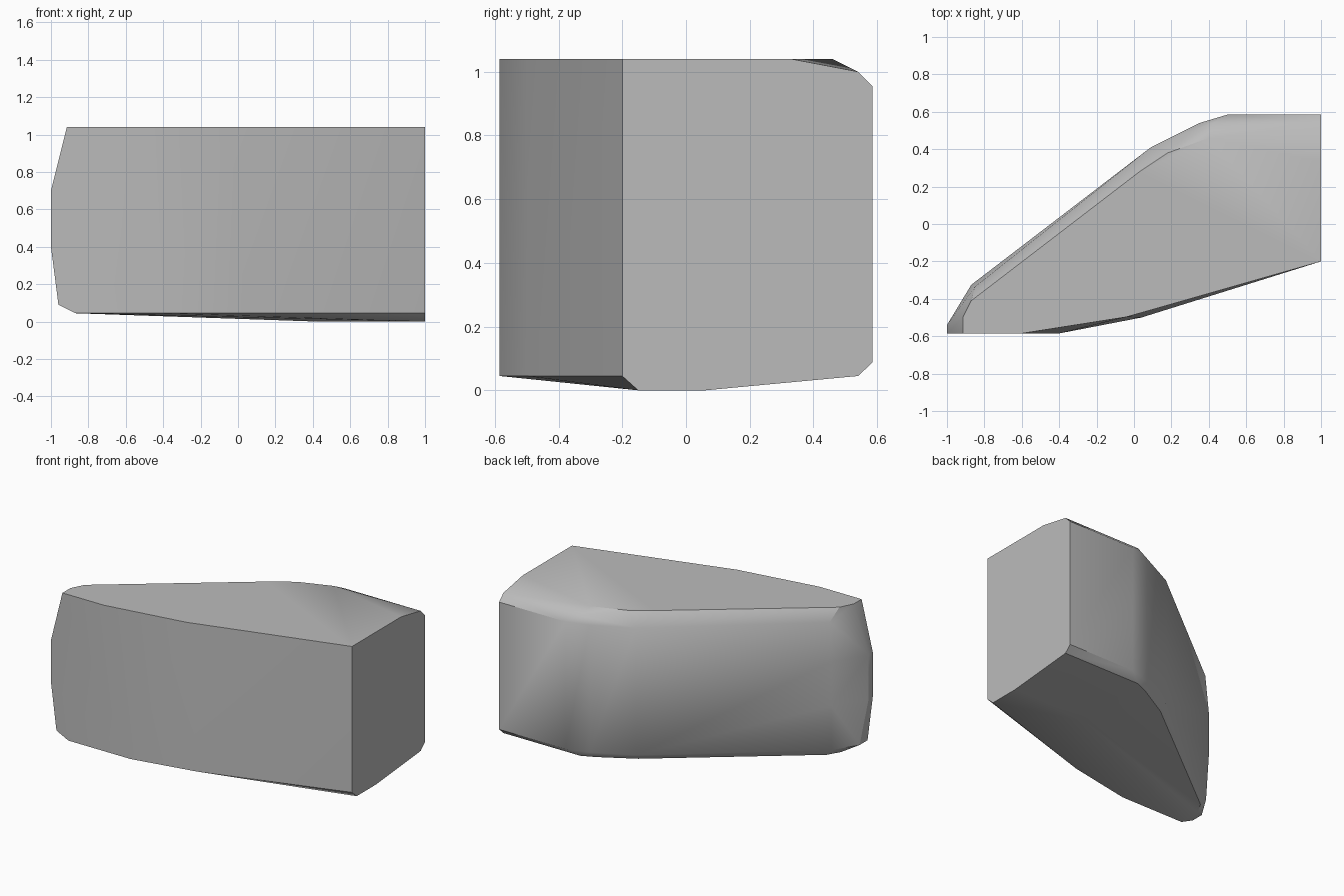
import bpy, bmesh, math

cube = bpy.data.objects.get("Cube")
if cube:
    bpy.data.objects.remove(cube, do_unlink=True)

# Stone colour
stone = bpy.data.materials.new("stone_grey")
colour = (0.5, 0.5, 0.5, 1)
stone.diffuse_color = colour
stone.use_nodes = True
stone.node_tree.nodes["Principled BSDF"].inputs["Base Color"].default_value = colour

bm = bmesh.new()


def ring(points, *heights):
    for z in heights:
        for x, y in points:
            bm.verts.new((x, y, z))


# Flat top
ring([(1, -.2), (1, .33), (.4, .46), (.18, .38), (.03, .28), (-.87, -.41),
      (-.915, -.5), (-.915, -.585), (-.6, -.585), (-.04, -.497)], 1.04)
# Shoulder bevel along the back
ring([(1, .54), (.42, .54)], 1.0, .045)
# Upright back and slanted side
back = [(1, .585), (.5, .585), (.35, .54), (.09, .41)]
ring(back, .955, .087)
ring([(-.85, -.335)], .96)
ring([(-.87, -.325)], .7, .4)
# Blunt left end
ring([(-1, -.54), (-1, -.585)], .7, .4)
ring([(-.96, -.5), (-.96, -.585), (-.86, -.34)], .09)
# Lower rim
ring([(1, -.2), (.04, -.5), (-.4, -.585), (-.87, -.585), (-.87, -.43),
      (-.82, -.345), (.1, .37), (.33, .5)], .045)
# Shallow sloping underside
ring([(1, -.15), (1, .06), (.43, .04)], 0)

# Wrap the rings in one convex surface
hull = bmesh.ops.convex_hull(bm, input=bm.verts)
loose = {v for v in hull["geom_interior"] + hull["geom_unused"]
         if isinstance(v, bmesh.types.BMVert)}
bmesh.ops.delete(bm, geom=list(loose), context="VERTS")
bmesh.ops.dissolve_limit(bm, angle_limit=math.radians(.5),
                         verts=bm.verts, edges=bm.edges)
bmesh.ops.recalc_face_normals(bm, faces=bm.faces)

mesh = bpy.data.meshes.new("stone_block")
bm.to_mesh(mesh)
bm.free()
mesh.materials.append(stone)
block = bpy.data.objects.new("stone_block", mesh)
bpy.context.collection.objects.link(block)

bpy.ops.object.select_all(action="DESELECT")
block.select_set(True)
bpy.context.view_layer.objects.active = block
bpy.ops.object.shade_smooth_by_angle(angle=math.radians(30))
